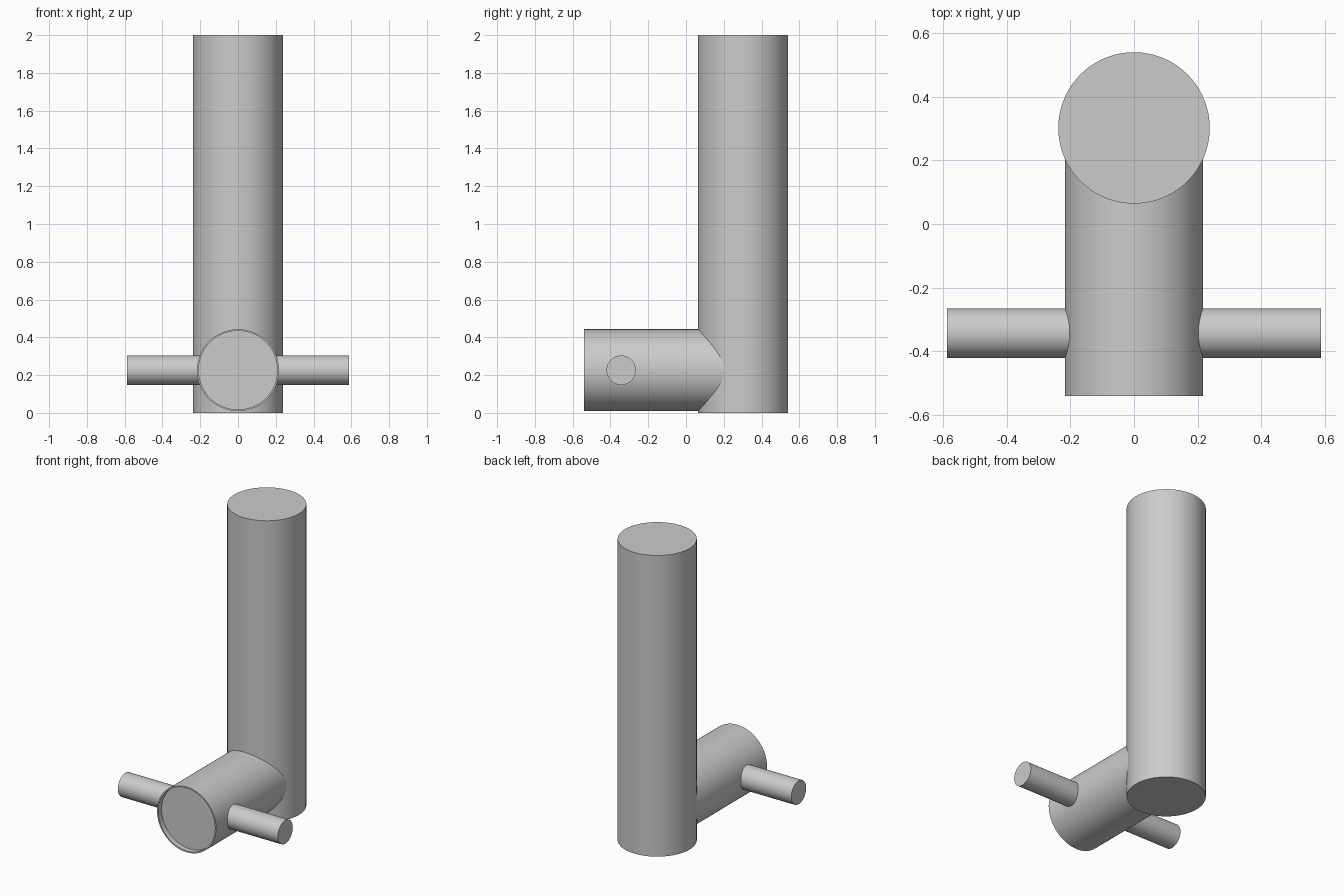
import bpy, bmesh, math
from mathutils import Vector

if "Cube" in bpy.data.objects:
    bpy.data.objects.remove(bpy.data.objects["Cube"])


def rod(name, start, end, radius, segments=96, rim=0.0, depth=0.0):
    """Capped cylinder from start to end; optional shallow recess in the end cap."""
    a, b = Vector(start), Vector(end)
    axis = b - a
    bm = bmesh.new()
    bmesh.ops.create_cone(bm, cap_ends=True, segments=segments,
                          radius1=radius, radius2=radius, depth=axis.length)
    if rim:
        cap = [f for f in bm.faces if f.normal.z > 0.9]
        bmesh.ops.inset_region(bm, faces=cap, thickness=rim, use_even_offset=True)
        floor = bmesh.ops.extrude_discrete_faces(bm, faces=cap)["faces"]
        bmesh.ops.translate(bm, verts=list({v for f in floor for v in f.verts}),
                            vec=(0, 0, -depth))
    rot = axis.to_track_quat('Z', 'Y').to_matrix().to_4x4()
    bmesh.ops.transform(bm, matrix=rot, verts=bm.verts)
    mesh = bpy.data.meshes.new(name)
    bm.to_mesh(mesh)
    bm.free()
    obj = bpy.data.objects.new(name, mesh)
    obj.location = (a + b) / 2
    bpy.context.collection.objects.link(obj)
    bpy.ops.object.select_all(action='DESELECT')
    obj.select_set(True)
    bpy.context.view_layer.objects.active = obj
    bpy.ops.object.shade_smooth_by_angle(angle=math.radians(30))
    return obj


Z = 0.226          # height of the horizontal parts

# Upright column
rod("column", (0, 0.302, 0), (0, 0.302, 2.0), 0.238)

# Horizontal barrel with a thin rim around its recessed front
rod("barrel", (0, 0.30, Z), (0, -0.54, Z), 0.217, rim=0.009, depth=0.035)

# Side pegs, starting just inside the barrel wall
for side, label in ((-1, "left"), (1, "right")):
    rod(label + "_peg", (side * 0.15, -0.343, Z), (side * 0.588, -0.343, Z), 0.078, 64)
